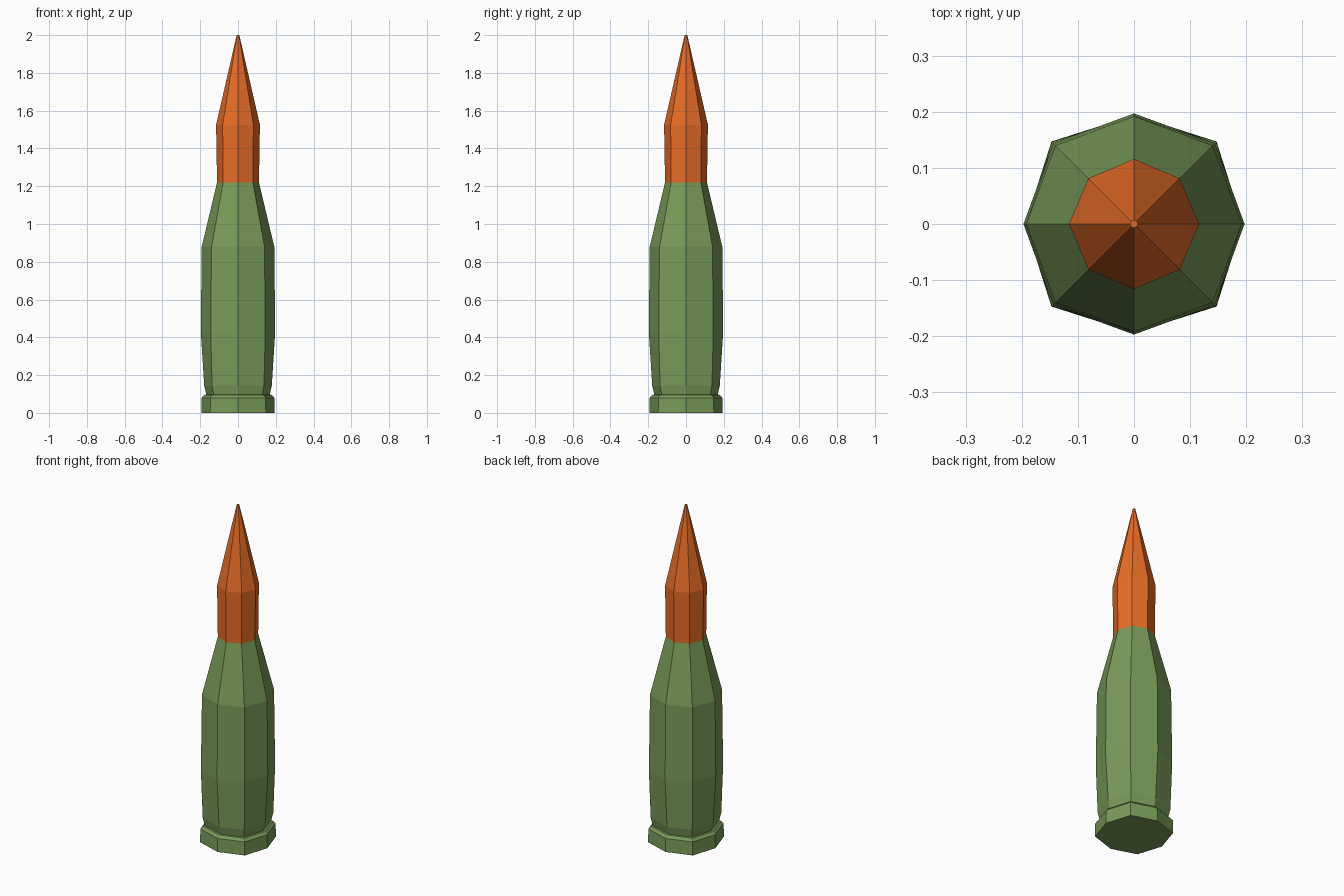
import bpy, bmesh, math

if "Cube" in bpy.data.objects:
    bpy.data.objects.remove(bpy.data.objects["Cube"])


def material(name, color):
    m = bpy.data.materials.new(name)
    m.diffuse_color = (*color, 1)
    m.use_nodes = True
    m.node_tree.nodes["Principled BSDF"].inputs["Base Color"].default_value = m.diffuse_color
    return m


def lathe(name, rings, mat, cap_bottom=False, cap_top=False, sides=8):
    """Eight-sided loft; each ring is (z, radius on axes, radius on diagonals)."""
    bm = bmesh.new()
    loops = []
    for z, axis_r, diag_r in rings:
        loop = []
        for i in range(sides):
            a = 2 * math.pi * i / sides
            r = diag_r if i % 2 else axis_r
            loop.append(bm.verts.new((r * math.cos(a), r * math.sin(a), z)))
        loops.append(loop)
    for lo, hi in zip(loops, loops[1:]):
        for i in range(sides):
            j = (i + 1) % sides
            bm.faces.new((lo[i], lo[j], hi[j], hi[i]))
    if cap_bottom:
        bm.faces.new(loops[0][::-1])
    if cap_top:
        bm.faces.new(loops[-1])
    mesh = bpy.data.meshes.new(name)
    bm.to_mesh(mesh)
    bm.free()
    mesh.materials.append(mat)
    obj = bpy.data.objects.new(name, mesh)
    bpy.context.collection.objects.link(obj)
    return obj


green = material("casing_green", (0.19, 0.33, 0.10))
orange = material("tip_orange", (0.80, 0.15, 0.02))

# Casing: rim, groove, body, shoulder
lathe("casing", [
    (0.0, 0.194, 0.208),
    (0.08, 0.192, 0.207),
    (0.095, 0.178, 0.192),
    (0.097, 0.168, 0.182),
    (0.145, 0.179, 0.194),
    (0.43, 0.197, 0.204),
    (0.88, 0.192, 0.198),
    (1.22, 0.111, 0.111),
], green, cap_bottom=True)

# Projectile: straight neck tapering to a tiny flat point
lathe("projectile", [
    (1.22, 0.111, 0.111),
    (1.525, 0.116, 0.115),
    (2.0, 0.007, 0.007),
], orange, cap_top=True)
